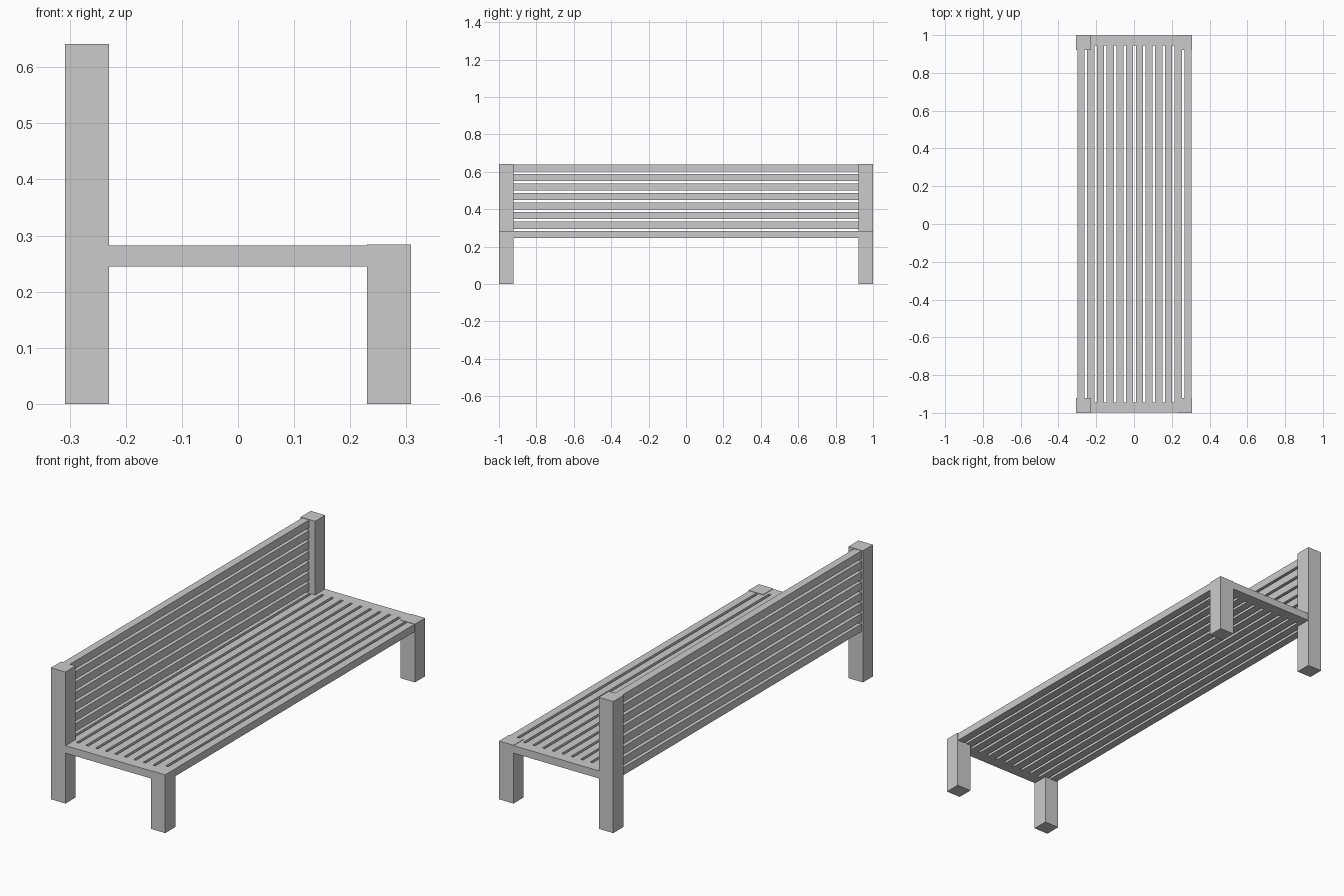
import bpy
import bmesh
from mathutils import Vector

cube = bpy.data.objects.get("Cube")
if cube:
    bpy.data.objects.remove(cube, do_unlink=True)

grey = bpy.data.materials.new("plain_grey")
grey.use_nodes = True
grey.diffuse_color = (0.6, 0.6, 0.6, 1)
grey.node_tree.nodes["Principled BSDF"].inputs["Base Color"].default_value = (0.6, 0.6, 0.6, 1)


def box(name, low, high):
    """Flat-shaded box between two opposite corners."""
    low, high = Vector(low), Vector(high)
    bm = bmesh.new()
    bmesh.ops.create_cube(bm, size=1)
    for v in bm.verts:
        v.co = Vector(v.co[i] * (high[i] - low[i]) for i in range(3)) + (low + high) / 2
    mesh = bpy.data.meshes.new(name)
    bm.to_mesh(mesh)
    bm.free()
    mesh.materials.append(grey)
    obj = bpy.data.objects.new(name, mesh)
    bpy.context.collection.objects.link(obj)
    return obj


DEPTH = 0.308        # half the seat depth
POST = 0.078         # square post thickness
SLAT = 0.038         # slat width
PITCH = 0.0515       # seat slat spacing
BACK_PITCH = 0.051   # back slat spacing
SEAT_LOW, SEAT_TOP = 0.245, 0.282
INNER = 1 - POST

# Posts and end rails, one set per end
for side, sign in (("right", -1), ("left", 1)):
    y0, y1 = sorted((sign * INNER, sign))
    box(f"{side}_back_post", (-DEPTH, y0, 0), (POST - DEPTH, y1, 0.641))
    box(f"{side}_front_leg", (DEPTH - POST, y0, 0), (DEPTH, y1, 0.284))
    y0, y1 = sorted((sign * 0.945, sign * 0.999))
    box(f"{side}_end_rail", (-0.3, y0, SEAT_LOW), (0.305, y1, SEAT_TOP))

# Seat slats, front to back
for i in range(12):
    x = 0.305 - i * PITCH
    box(f"seat_slat_{i + 1}", (x - SLAT, -0.945, SEAT_LOW), (x, 0.945, SEAT_TOP))

# Backrest slats, top to bottom
for i in range(7):
    z = 0.639 - i * BACK_PITCH
    box(f"back_slat_{i + 1}", (-0.3, -INNER, z - SLAT), (SLAT - 0.3, INNER, z))
